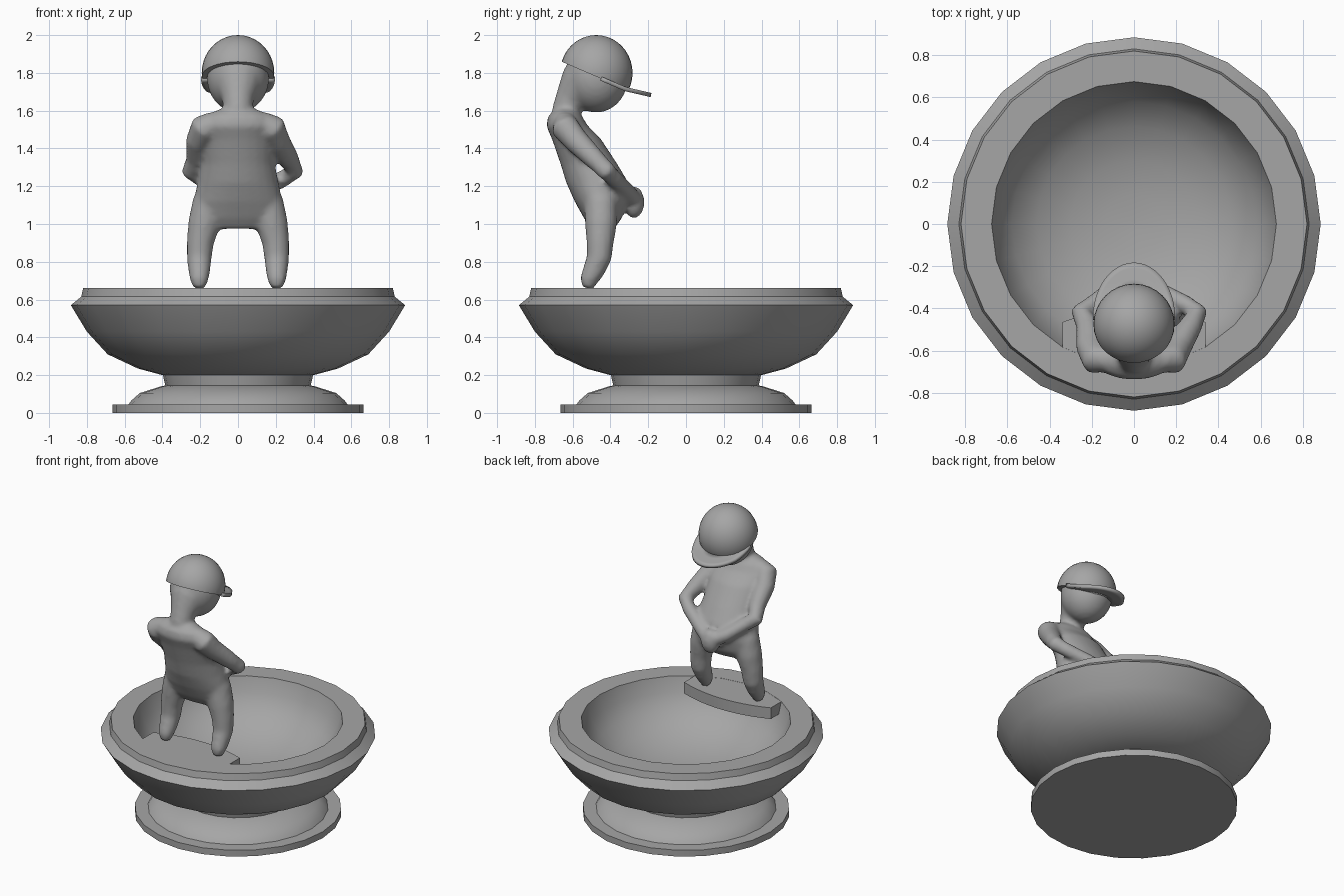
import bpy, bmesh, math
from mathutils import Vector

cube = bpy.data.objects.get("Cube")
if cube:
    bpy.data.objects.remove(cube, do_unlink=True)

stone = bpy.data.materials.new("grey_stone")
stone.use_nodes = True
GREY = (0.38, 0.38, 0.38, 1)
stone.diffuse_color = GREY
stone.node_tree.nodes["Principled BSDF"].inputs["Base Color"].default_value = GREY


def finish(name, bm, angle=30):
    """Turn a bmesh into a shaded object."""
    bmesh.ops.recalc_face_normals(bm, faces=bm.faces)
    mesh = bpy.data.meshes.new(name)
    bm.to_mesh(mesh)
    bm.free()
    mesh.materials.append(stone)
    obj = bpy.data.objects.new(name, mesh)
    bpy.context.collection.objects.link(obj)
    bpy.ops.object.select_all(action='DESELECT')
    obj.select_set(True)
    bpy.context.view_layer.objects.active = obj
    bpy.ops.object.shade_smooth_by_angle(angle=math.radians(angle))
    return obj


def loft(bm, rings):
    """Skin a list of point rings and close both ends."""
    loops = [[bm.verts.new(p) for p in ring] for ring in rings]
    n = len(loops[0])
    for a, b in zip(loops, loops[1:]):
        for i in range(n):
            j = (i + 1) % n
            bm.faces.new((a[i], a[j], b[j], b[i]))
    bm.faces.new(loops[0])
    bm.faces.new(loops[-1])


def ring(center, u, v, n=24):
    steps = [2 * math.pi * i / n for i in range(n)]
    return [Vector(center) + u * math.cos(t) + v * math.sin(t) for t in steps]


def lathe(name, profile):
    bm = bmesh.new()
    loft(bm, [ring((0, 0, z), Vector((r, 0, 0)), Vector((0, r, 0))) for r, z in profile])
    return finish(name, bm)


def limb(bm, stations):
    """Round tube through (x, y, z, radius) stations."""
    pts = [Vector(s[:3]) for s in stations]
    rings = []
    for i, s in enumerate(stations):
        d = (pts[min(i + 1, len(pts) - 1)] - pts[max(i - 1, 0)]).normalized()
        u = d.cross(Vector((0, 1, 0.3))).normalized()
        rings.append(ring(pts[i], u * s[3], d.cross(u) * s[3], 16))
    loft(bm, rings)


def ball(bm, center, radii):
    made = bmesh.ops.create_uvsphere(bm, u_segments=32, v_segments=20, radius=1)
    for v in made["verts"]:
        v.co = Vector(center) + Vector(a * b for a, b in zip(v.co, radii))


# Pedestal and basin
lathe("pedestal", [(0.665, 0), (0.665, 0.045), (0.58, 0.045), (0.565, 0.065),
                   (0.52, 0.105), (0.41, 0.14), (0.385, 0.145), (0.40, 0.21)])
lathe("basin", [(0.40, 0.20), (0.53, 0.235), (0.69, 0.31), (0.80, 0.43), (0.885, 0.57),
                (0.83, 0.615), (0.82, 0.66), (0.675, 0.66), (0.645, 0.56), (0.58, 0.46),
                (0.46, 0.37), (0.30, 0.31), (0.14, 0.285), (0.01, 0.28)])

# Ledge with a bowed front edge
bm = bmesh.new()
xs = [0.34 * (i / 6 - 1) for i in range(13)]
outline = [(x, -0.40 - 0.065 * (x / 0.34) ** 2) for x in xs]
outline += [(x, -math.sqrt(0.69 ** 2 - x * x)) for x in reversed(xs)]
loft(bm, [[(x, y, z) for x, y in outline] for z in (0.58, 0.659)])
finish("ledge", bm)

# Body: torso, legs, arms, hands, neck and head fused into one smooth form
bm = bmesh.new()
torso = [(-0.635, 1.62, 0.06, 0.05), (-0.64, 1.595, 0.13, 0.065), (-0.64, 1.57, 0.17, 0.09),
         (-0.63, 1.52, 0.20, 0.11), (-0.58, 1.45, 0.195, 0.13), (-0.515, 1.32, 0.195, 0.15),
         (-0.47, 1.22, 0.215, 0.165), (-0.45, 1.12, 0.235, 0.14), (-0.44, 1.03, 0.235, 0.10),
         (-0.44, 0.975, 0.18, 0.06)]
loft(bm, [ring((0, y, z), Vector((rx, 0, 0)), Vector((0, ry, 0)))
          for y, z, rx, ry in torso])
for side, elbow in ((-1, 0.25), (1, 0.30)):
    limb(bm, [(side * x, y, z, r) for x, y, z, r in (
        (0.15, -0.45, 1.12, 0.09), (0.18, -0.45, 1.0, 0.085), (0.2, -0.455, 0.9, 0.072),
        (0.205, -0.46, 0.82, 0.066), (0.205, -0.49, 0.75, 0.058),
        (0.205, -0.515, 0.70, 0.048), (0.205, -0.52, 0.66, 0.03))])
    limb(bm, [(side * x, y, z, r) for x, y, z, r in (
        (0.12, -0.64, 1.54, 0.06), (0.18, -0.64, 1.51, 0.075), (0.21, -0.58, 1.44, 0.066),
        (elbow - 0.03, -0.48, 1.34, 0.055), (elbow, -0.42, 1.28, 0.05),
        (elbow - 0.06, -0.38, 1.24, 0.045), (0.10, -0.31, 1.17, 0.045),
        (0.02, -0.28, 1.13, 0.05))])
ball(bm, (0, -0.275, 1.115), (0.065, 0.055, 0.085))
limb(bm, [(0, -0.51, 1.78, 0.14), (0, -0.555, 1.73, 0.125), (0, -0.61, 1.66, 0.085),
          (0, -0.635, 1.60, 0.075), (0, -0.64, 1.54, 0.07)])
ball(bm, (0, -0.475, 1.775), (0.165, 0.168, 0.185))
body = finish("body", bm, 180)
fuse = body.modifiers.new("fuse", 'REMESH')
fuse.mode = 'VOXEL'
fuse.voxel_size = 0.014
fuse.use_smooth_shade = True
soften = body.modifiers.new("soften", 'SMOOTH')
soften.factor = 0.5
soften.iterations = 6


# Cap dome, cut along a plane sloping down to the front
def cap_edge(y):
    return 1.86 - 0.43 * (y + 0.66)


bm = bmesh.new()
ball(bm, (0, -0.475, 1.8), (0.192, 0.192, 0.2))
cut = bmesh.ops.bisect_plane(bm, geom=bm.verts[:] + bm.edges[:] + bm.faces[:],
                             plane_co=(0, -0.66, cap_edge(-0.66)),
                             plane_no=(0, 0.43, 1), clear_inner=True)
rim = [e for e in cut["geom_cut"] if isinstance(e, bmesh.types.BMEdge)]
bmesh.ops.contextual_create(bm, geom=rim)
finish("cap_dome", bm, 40)

# Cap brim, flattening out toward its tip
bm = bmesh.new()
rows = []
for r in (0.55, 0.7, 0.8, 0.9, 1.0):
    row = []
    for i in range(25):
        t = math.pi * i / 24
        x, y = 0.195 * r * math.cos(t), -0.45 + 0.265 * r * math.sin(t)
        z = cap_edge(y) + 0.2 * max(0, y + 0.32)
        row.append(bm.verts.new((x, y, z)))
    rows.append(row)
for a, b in zip(rows, rows[1:]):
    for i in range(24):
        bm.faces.new((a[i], b[i], b[i + 1], a[i + 1]))
brim = finish("cap_brim", bm, 40)
thick = brim.modifiers.new("thickness", 'SOLIDIFY')
thick.thickness = 0.022
thick.offset = 0
